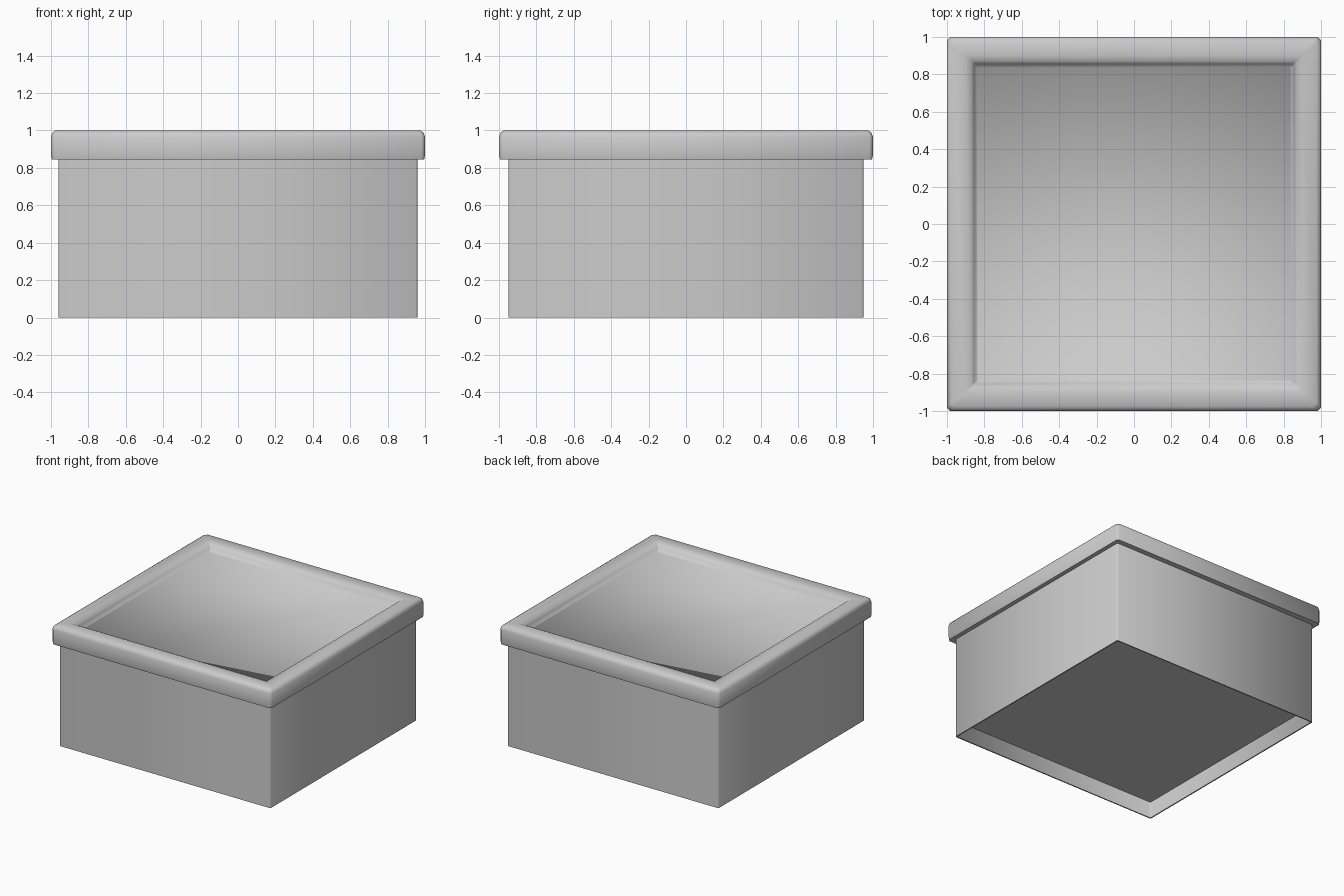
import bpy, bmesh

if "Cube" in bpy.data.objects:
    bpy.data.objects.remove(bpy.data.objects["Cube"])


def ring_points(hx, hy, z, c):
    """Rectangle with small chamfered corners."""
    return [(hx - c, -hy, z), (hx, -hy + c, z), (hx, hy - c, z), (hx - c, hy, z),
            (-hx + c, hy, z), (-hx, hy - c, z), (-hx, -hy + c, z), (-hx + c, -hy, z)]


def loft(name, sections, angle, cap_start=False, cap_end=False):
    """Skin a stack of rectangular sections (half x, half y, z, chamfer)."""
    bm = bmesh.new()
    rings = [[bm.verts.new(p) for p in ring_points(*s)] for s in sections]
    for a, b in zip(rings, rings[1:]):
        for i in range(8):
            j = (i + 1) % 8
            bm.faces.new((a[i], a[j], b[j], b[i]))
    if cap_start:
        bm.faces.new(list(reversed(rings[0])))
    if cap_end:
        bm.faces.new(rings[-1])
    bmesh.ops.recalc_face_normals(bm, faces=bm.faces)
    mesh = bpy.data.meshes.new(name)
    bm.to_mesh(mesh)
    bm.free()
    obj = bpy.data.objects.new(name, mesh)
    bpy.context.collection.objects.link(obj)
    bpy.ops.object.select_all(action='DESELECT')
    obj.select_set(True)
    bpy.context.view_layer.objects.active = obj
    bpy.ops.object.shade_smooth_by_angle(angle=angle)
    return obj


# Box walls, hollowed underneath with thin skirt
loft("box_body", [
    (0.95, 0.94, 0.135, 0.01),
    (0.95, 0.94, 0.0, 0.01),
    (0.96, 0.95, 0.0, 0.01),
    (0.96, 0.95, 0.85, 0.01),
], 0.8, cap_start=True)

# Rounded rim and the shallow tray it surrounds
loft("rim_and_tray", [
    (0.95, 0.94, 0.845, 0.01),
    (0.995, 0.995, 0.845, 0.015),
    (1.0, 1.0, 0.87, 0.02),
    (1.0, 1.0, 0.965, 0.02),
    (0.992, 0.992, 0.988, 0.02),
    (0.975, 0.975, 1.0, 0.02),
    (0.90, 0.90, 1.0, 0.01),
    (0.87, 0.87, 0.99, 0.008),
    (0.855, 0.855, 0.97, 0.006),
    (0.84, 0.84, 0.94, 0.005),
], 1.3, cap_end=True)
